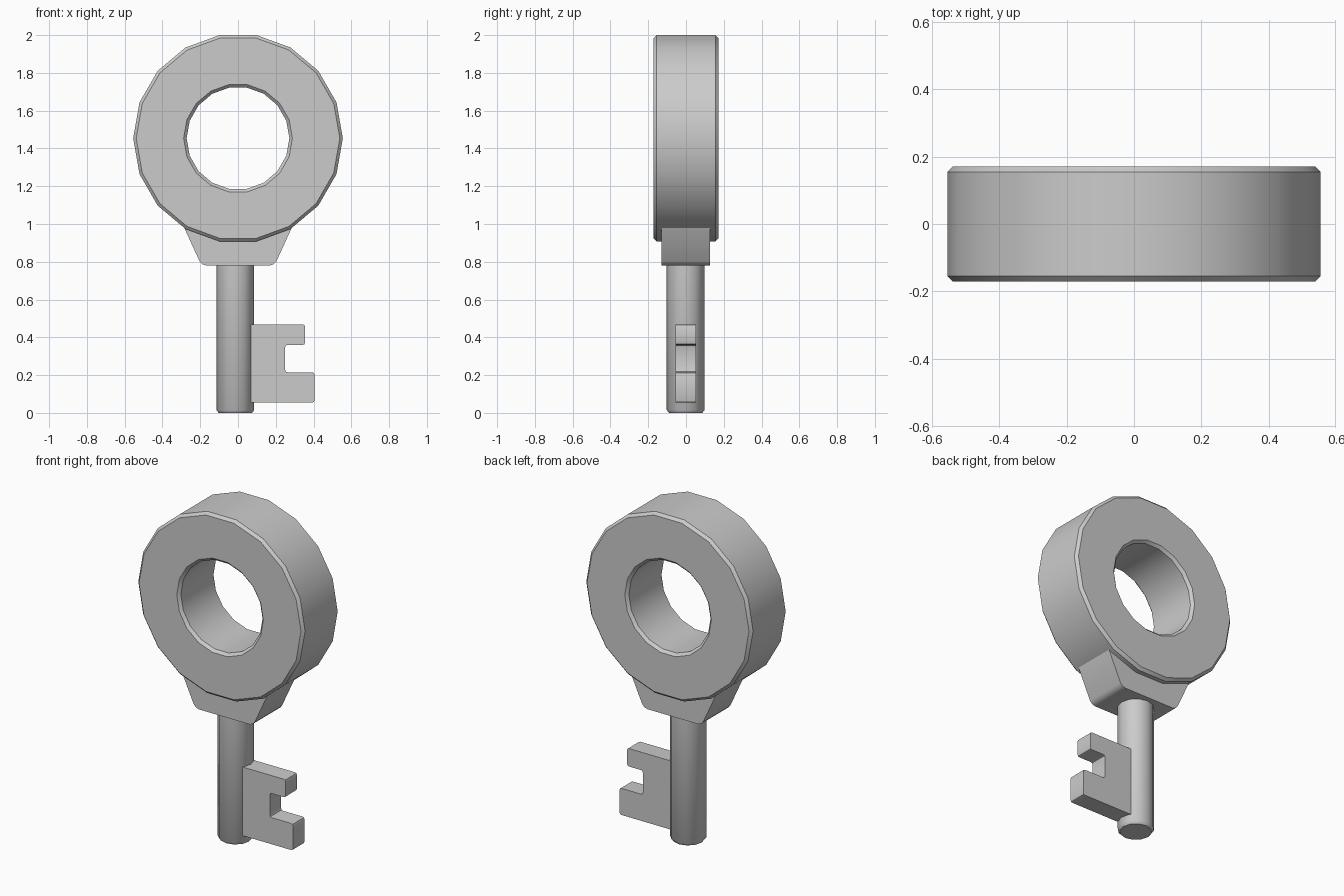
import bpy, bmesh
from math import radians, tau
from mathutils import Vector

if "Cube" in bpy.data.objects:
    bpy.data.objects.remove(bpy.data.objects["Cube"])


def finish(name, bm):
    bmesh.ops.recalc_face_normals(bm, faces=bm.faces)
    me = bpy.data.meshes.new(name)
    bm.to_mesh(me)
    bm.free()
    me.shade_smooth()
    me.set_sharp_from_angle(angle=radians(38))
    ob = bpy.data.objects.new(name, me)
    bpy.context.collection.objects.link(ob)
    return ob


def lathe(name, points, axis, sides, centre, closed):
    """Spin a profile of 3D points around an axis through the origin."""
    bm = bmesh.new()
    vs = [bm.verts.new(p) for p in points]
    es = [bm.edges.new(pair) for pair in zip(vs, vs[1:])]
    if closed:
        es.append(bm.edges.new((vs[-1], vs[0])))
    bmesh.ops.spin(bm, geom=vs + es, cent=(0, 0, 0), axis=axis,
                   angle=tau, steps=sides, use_merge=True)
    bmesh.ops.remove_doubles(bm, verts=bm.verts, dist=1e-5)
    ob = finish(name, bm)
    ob.location = centre
    return ob


def plate(name, outline, half_depth, y, rounded, radius):
    """Extrude an x-z outline along y and round the chosen corners."""
    bm = bmesh.new()
    face = bm.faces.new([bm.verts.new((x, y - half_depth, z)) for x, z in outline])
    ext = bmesh.ops.extrude_face_region(bm, geom=[face])
    moved = [g for g in ext["geom"] if isinstance(g, bmesh.types.BMVert)]
    bmesh.ops.translate(bm, verts=moved, vec=(0, 2 * half_depth, 0))
    corners = [Vector(outline[i]) for i in rounded]
    edges = [e for e in bm.edges
             if abs(e.verts[0].co.y - e.verts[1].co.y) > half_depth
             and any((e.verts[0].co.xz - c).length < 1e-4 for c in corners)]
    bmesh.ops.bevel(bm, geom=edges, offset=radius, segments=2,
                    profile=0.5, affect='EDGES')
    return finish(name, bm)


# Ring handle: 18 sides, chamfered inside and outside
R, r, d, c = 0.555, 0.272, 0.171, 0.016
ring = [(R, -d + c), (R, d - c), (R - c, d), (r + c, d),
        (r, d - c), (r, -d + c), (r + c, -d), (R - c, -d)]
lathe("ring_handle", [(x, y, 0) for x, y in ring], (0, 1, 0), 18,
      (0, 0, 1.454), True)

# Tapered collar under the ring
plate("collar", [(-0.285, 0.98), (-0.193, 0.78), (0.193, 0.78), (0.285, 0.98)],
      0.129, -0.002, (1, 2), 0.025)

# Round shaft with a chamfered tip
shaft = [(0, 0), (0.088, 0), (0.1, 0.015), (0.1, 0.88), (0, 0.88)]
lathe("shaft", [(x, 0, z) for x, z in shaft], (0, 0, 1), 12,
      (-0.014, -0.002, 0), False)

# Notched bit
plate("bit", [(0.03, 0.055), (0.405, 0.055), (0.405, 0.215), (0.25, 0.215),
              (0.25, 0.36), (0.355, 0.36), (0.355, 0.468), (0.03, 0.468)],
      0.054, -0.001, (1, 2, 3, 4, 5, 6), 0.012)
